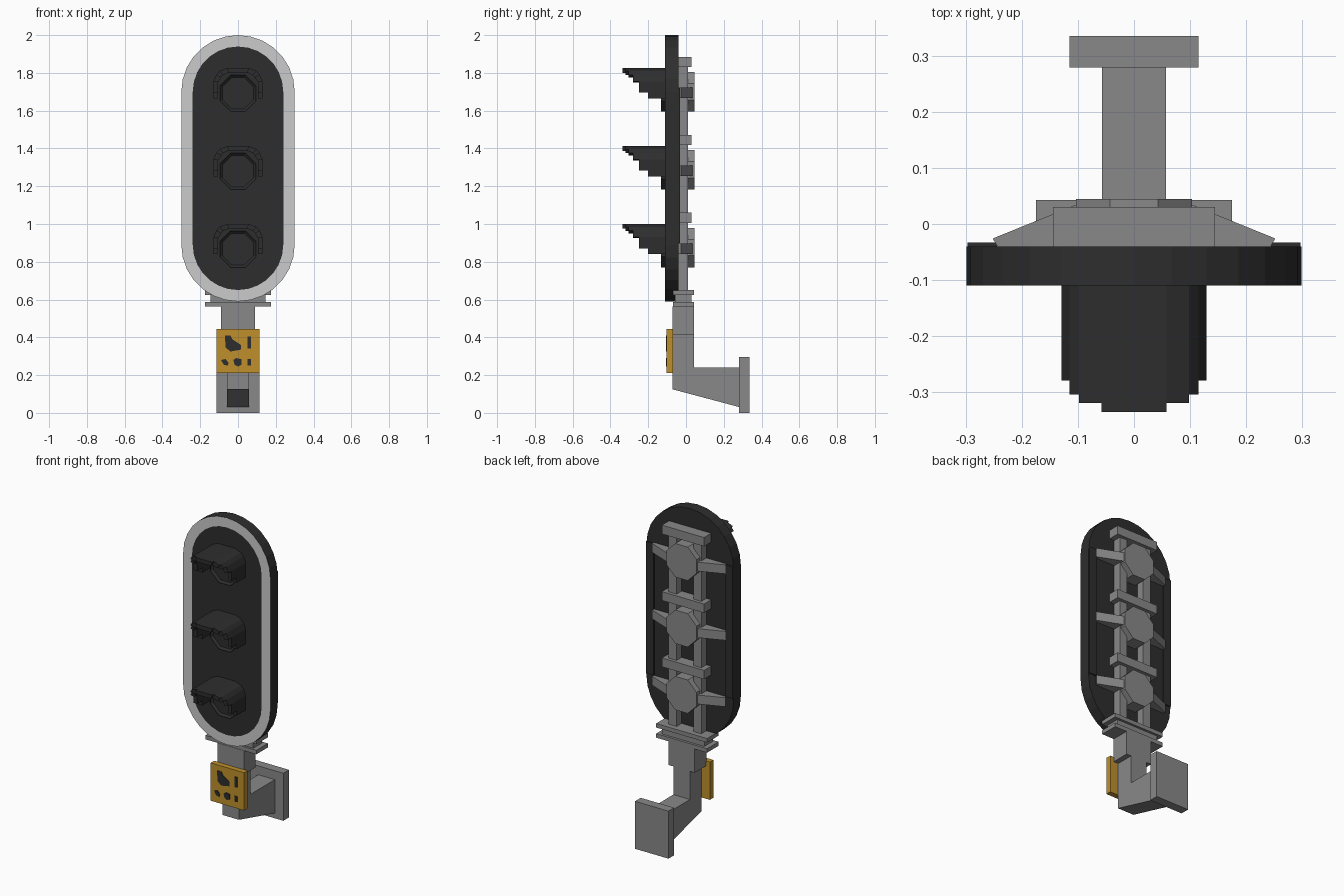
import bpy, bmesh, math

if "Cube" in bpy.data.objects:
    bpy.data.objects.remove(bpy.data.objects["Cube"])


def material(name, rgb):
    m = bpy.data.materials.new(name)
    m.diffuse_color = (*rgb, 1)
    m.use_nodes = True
    m.node_tree.nodes["Principled BSDF"].inputs["Base Color"].default_value = m.diffuse_color
    return m


BLACK = material("matt black", (0.027, 0.027, 0.027))
WHITE = material("pale rim", (0.6, 0.6, 0.6))
GREY = material("bracket grey", (0.25, 0.25, 0.25))
GOLD = material("sign yellow", (0.52, 0.28, 0.025))


def add_prism(bm, pts, axis, a, b):
    """Extrude a 2D outline along an axis; returns the cap at a."""
    place = {'x': lambda u, v, t: (t, u, v),
             'y': lambda u, v, t: (u, t, v),
             'z': lambda u, v, t: (u, v, t)}[axis]
    va = [bm.verts.new(place(u, v, a)) for u, v in pts]
    vb = [bm.verts.new(place(u, v, b)) for u, v in pts]
    cap = bm.faces.new(va)
    bm.faces.new(vb[::-1])
    n = len(pts)
    for i in range(n):
        j = (i + 1) % n
        bm.faces.new((va[j], va[i], vb[i], vb[j]))
    return cap


def finish(name, bm, *mats):
    bmesh.ops.recalc_face_normals(bm, faces=bm.faces[:])
    me = bpy.data.meshes.new(name)
    bm.to_mesh(me)
    bm.free()
    for m in mats:
        me.materials.append(m)
    ob = bpy.data.objects.new(name, me)
    bpy.context.collection.objects.link(ob)
    return ob


def prism(name, pts, axis, a, b, mat):
    bm = bmesh.new()
    add_prism(bm, pts, axis, a, b)
    return finish(name, bm, mat)


def box(name, x, y, z, mat):
    return prism(name, [(x[0], y[0]), (x[1], y[0]), (x[1], y[1]), (x[0], y[1])],
                 'z', z[0], z[1], mat)


def octagon(apothem, zc):
    r = apothem / math.cos(math.pi / 8)
    return [(r * math.cos(math.pi / 8 + i * math.pi / 4),
             zc + r * math.sin(math.pi / 8 + i * math.pi / 4)) for i in range(8)]


def stadium(r, low, high, n=14):
    pts = []
    for zc, start in ((high, 0), (low, math.pi)):
        for i in range(n + 1):
            a = start + math.pi * i / n
            pts.append((r * math.cos(a), zc + r * math.sin(a)))
    return pts


# Backboard with a pale border on its front face
bm = bmesh.new()
front = add_prism(bm, stadium(0.3, 0.89, 1.7), 'y', -0.11, -0.04)
bm.normal_update()
rim = bmesh.ops.inset_region(bm, faces=[front], thickness=0.06, use_even_offset=True)
for f in rim['faces']:
    f.material_index = 1
finish("backboard", bm, BLACK, WHITE)
for s in (-1, 1):
    box("backboard_lip", sorted((s * 0.245, s * 0.298)), (-0.045, -0.033), (0.9, 1.72), BLACK)

# Hood outline: outer and inner points, and how far each strip reaches forward
outer = [(.13, -.035), (.13, -.005), (.13, .055), (.115, .09), (.098, .11), (.058, .125), (0, .125)]
inner = [(.105, -.035), (.105, -.005), (.105, .05), (.09, .075), (.08, .088), (.05, .1), (0, .1)]
reach = [.2, .25, .28, .305, .32, .336]

for zc in (1.7, 1.287, 0.875):
    # Stepped hood
    bm = bmesh.new()
    for s in (-1, 1):
        for i, d in enumerate(reach):
            quad = [outer[i], outer[i + 1], inner[i + 1], inner[i]]
            add_prism(bm, [(s * x, zc + z) for x, z in quad], 'y', -d, -0.105)
    finish("hood", bm, BLACK)

    # Lens ring with recessed lens
    bm = bmesh.new()
    face = add_prism(bm, octagon(0.096, zc - 0.008), 'y', -0.132, -0.105)
    bm.normal_update()
    bmesh.ops.inset_region(bm, faces=[face], thickness=0.014)
    for v in face.verts:
        v.co.y += 0.012
    finish("lens", bm, BLACK)

    # Rear lamp housing, crossbar and tapered side arms
    prism("lamp_housing", octagon(0.104, zc), 'y', -0.04, 0.045, GREY)
    box("crossbar", (-0.145, 0.145), (-0.042, 0.03), (zc + 0.13, zc + 0.185), GREY)
    for s in (-1, 1):
        arm = [(0.08, 0.04), (0.105, 0.034), (0.253, -0.026), (0.243, -0.042), (0.08, -0.042)]
        prism("side_arm", [(s * x, y) for x, y in arm], 'z', zc - 0.033, zc + 0.023, GREY)

# Vertical rails
for s in (-1, 1):
    box("rail", sorted((s * 0.058, s * 0.112)), (-0.042, 0.01), (0.64, 1.84), GREY)

# Flanged joint under the backboard
box("upper_flange", (-0.175, 0.175), (-0.07, 0.043), (0.625, 0.65), GREY)
box("flange_core", (-0.145, 0.145), (-0.058, 0.028), (0.585, 0.627), GREY)
box("lower_flange", (-0.175, 0.175), (-0.07, 0.043), (0.562, 0.587), GREY)

# Post, bent support arm and wall plate
box("post_collar", (-0.09, 0.09), (-0.072, 0.043), (0.415, 0.563), GREY)
prism("support_arm", [(-0.072, 0.42), (-0.072, 0.125), (0.285, 0.03), (0.285, 0.24),
                      (0.043, 0.24), (0.043, 0.42)], 'x', -0.057, 0.057, GREY)
box("wall_plate", (-0.115, 0.115), (0.28, 0.336), (0, 0.295), GREY)

# Sign with dark painted patches
box("sign", (-0.115, 0.115), (-0.104, -0.07), (0.21, 0.445), GOLD)
patches = [
    [(-.07, .41), (-.04, .41), (-.03, .39), (.015, .36), (.015, .335), (-.04, .325), (-.065, .345)],
    [(.05, .34), (.068, .34), (.068, .405), (.05, .405)],
    [(-.09, .28), (-.065, .285), (-.05, .265), (-.055, .25), (-.075, .255)],
    [(-.025, .28), (-.01, .29), (.018, .285), (.018, .255), (0, .245), (-.018, .255)],
    [(.05, .25), (.068, .25), (.068, .285), (.05, .285)],
]
for p in patches:
    prism("sign_patch", p, 'y', -0.107, -0.103, BLACK)
